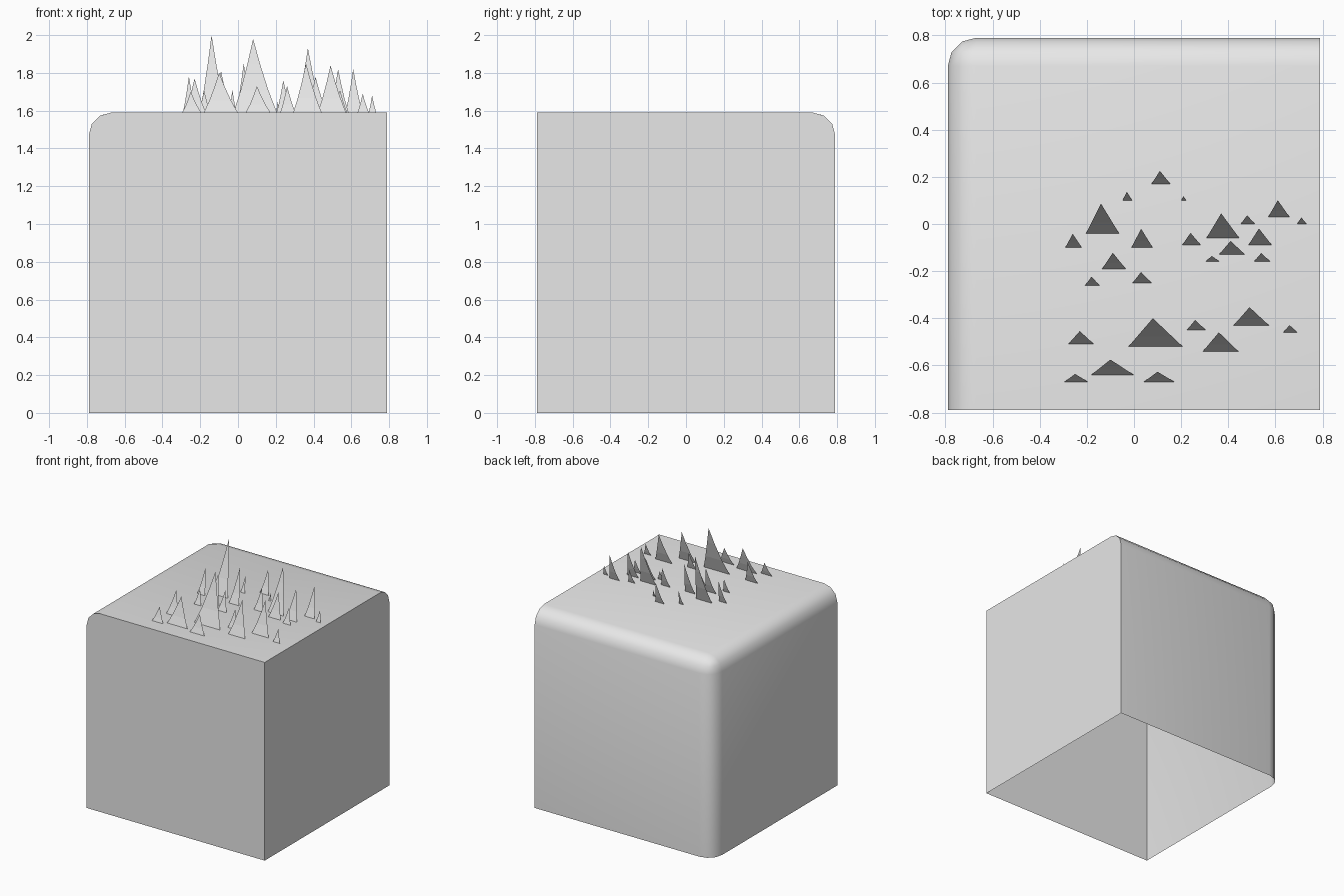
import bpy
import bmesh
import math

if "Cube" in bpy.data.objects:
    bpy.data.objects.remove(bpy.data.objects["Cube"], do_unlink=True)

HALF = 0.79
TOP = 1.59
LEAN = 0.308  # backward reach of a blade per unit of height

grey = bpy.data.materials.new("light_grey")
grey.use_nodes = True
grey.diffuse_color = (0.8, 0.8, 0.8, 1)
grey.node_tree.nodes["Principled BSDF"].inputs["Base Color"].default_value = (0.8, 0.8, 0.8, 1)


def make_object(name, bm):
    mesh = bpy.data.meshes.new(name)
    bm.to_mesh(mesh)
    bm.free()
    mesh.materials.append(grey)
    obj = bpy.data.objects.new(name, mesh)
    bpy.context.scene.collection.objects.link(obj)
    return obj


# Ground block: open underneath, three edges rounded around one top corner
bm = bmesh.new()
bmesh.ops.create_cube(bm, size=1)
for vert in bm.verts:
    vert.co.x *= 2 * HALF
    vert.co.y *= 2 * HALF
    vert.co.z = (vert.co.z + 0.5) * TOP
corner = max(bm.verts, key=lambda v: v.co.y + v.co.z - v.co.x)
bmesh.ops.bevel(bm, geom=list(corner.link_edges), offset=0.12, offset_type='OFFSET',
                segments=3, profile=0.5, affect='EDGES')
bm.normal_update()
underside = [f for f in bm.faces if f.normal.z < -0.9]
bmesh.ops.delete(bm, geom=underside, context='FACES')
for face in bm.faces:
    face.smooth = True
block = make_object("ground_block", bm)
block.data.set_sharp_from_angle(angle=math.radians(50))

# Grass blades: tip x, base y, width, height
BLADES = [
    (-.26, -.10, .07, .19), (-.14, -.04, .14, .41), (-.03, .10, .04, .12),
    (.11, .17, .08, .18), (.21, .10, .02, .06), (.03, -.10, .09, .26),
    (-.09, -.19, .10, .22), (-.18, -.26, .06, .12), (.03, -.25, .08, .15),
    (.24, -.09, .08, .17), (.37, -.06, .14, .34), (.48, 0, .06, .12),
    (.61, .03, .09, .23), (.71, 0, .04, .09), (.53, -.09, .10, .23),
    (.41, -.13, .11, .19), (.33, -.16, .06, .08), (.54, -.16, .07, .12),
    (-.23, -.51, .11, .18), (.08, -.52, .23, .39), (.26, -.45, .08, .14),
    (.36, -.54, .15, .26), (.49, -.43, .15, .25), (.66, -.46, .06, .10),
    (-.25, -.67, .10, .11), (-.10, -.64, .18, .21), (.10, -.67, .13, .14),
]
# Taper of a blade: height share, width share, backward share
TAPER = [(0, 1, 0), (.3, .64, .36), (.65, .3, .7)]


def add_blade(bm, tip_x, base_y, width, height):
    """A thin pointed sheet facing the front and leaning back."""
    left, right = [], []
    for rise, spread, back in TAPER:
        y = base_y + back * height * LEAN
        z = TOP + rise * height
        left.append(bm.verts.new((tip_x - 0.45 * width * spread, y, z)))
        right.append(bm.verts.new((tip_x + 0.55 * width * spread, y, z)))
    tip = bm.verts.new((tip_x, base_y + height * LEAN, TOP + height))
    for i in range(len(TAPER) - 1):
        bm.faces.new((left[i], right[i], right[i + 1], left[i + 1]))
    bm.faces.new((left[-1], right[-1], tip))


bm = bmesh.new()
for blade in BLADES:
    add_blade(bm, *blade)
make_object("grass_blades", bm)
